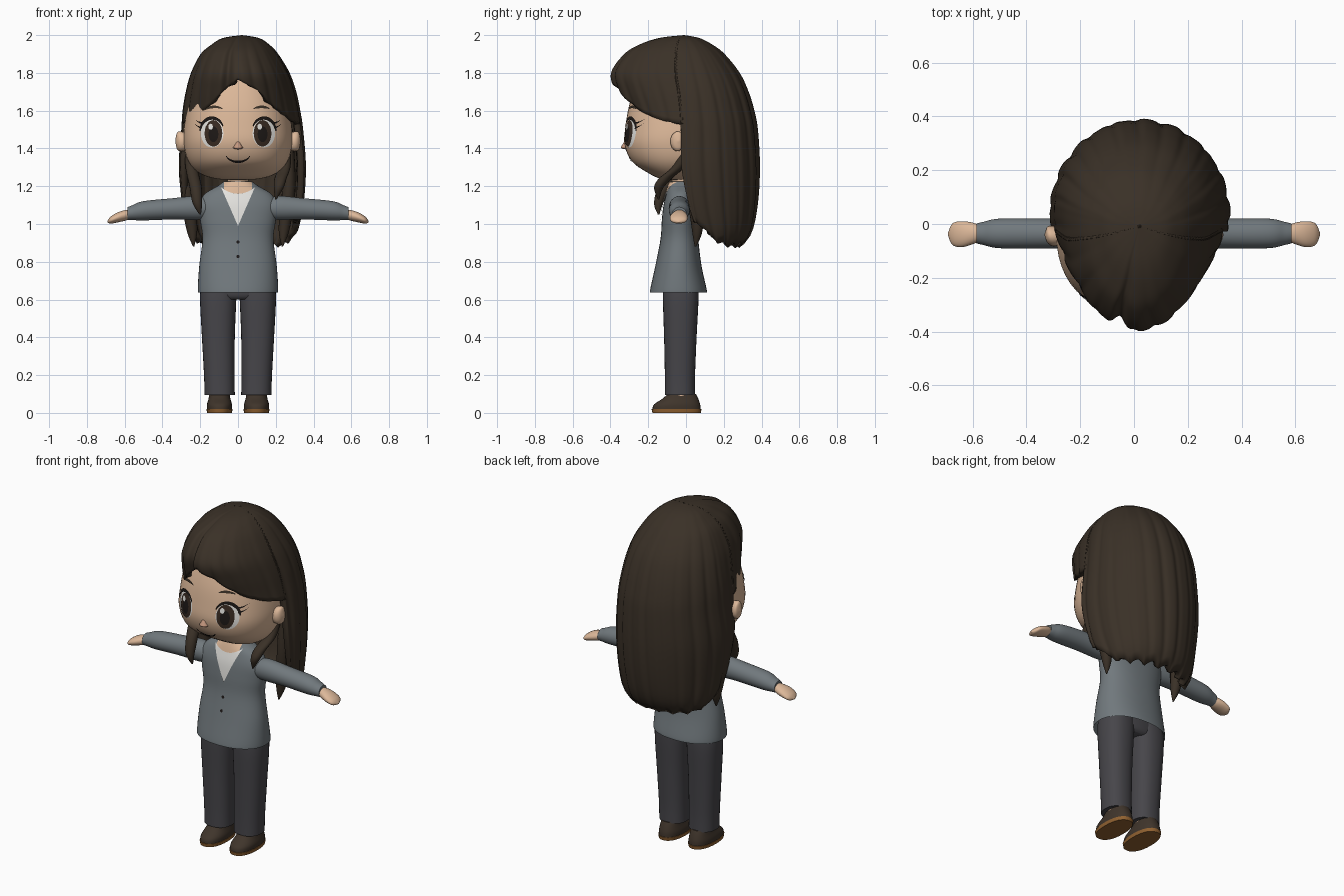
import bpy, bmesh, math
from math import sin, cos, pi, radians

if "Cube" in bpy.data.objects:
    bpy.data.objects.remove(bpy.data.objects["Cube"])


def material(name, r, g, b):
    m = bpy.data.materials.new(name)
    m.use_nodes = True
    m.diffuse_color = (r, g, b, 1)
    bsdf = m.node_tree.nodes["Principled BSDF"]
    bsdf.inputs["Base Color"].default_value = (r, g, b, 1)
    bsdf.inputs["Roughness"].default_value = 0.8
    return m


HAIR = material("dark brown hair", .042, .030, .020)
SKIN = material("skin", .72, .48, .32)
NOSE = material("rosy skin", .55, .31, .21)
JACKET = material("grey jacket", .165, .19, .205)
PANTS = material("charcoal", .062, .060, .068)
WHITE = material("white", .78, .77, .74)
IRIS = material("brown iris", .040, .024, .016)
BLACK = material("near black", .012, .009, .008)
SHOE = material("brown leather", .050, .035, .024)
SOLE = material("tan sole", .28, .12, .03)


def finish(name, bm, mat, angle=50):
    me = bpy.data.meshes.new(name)
    bm.to_mesh(me)
    bm.free()
    me.materials.append(mat)
    ob = bpy.data.objects.new(name, me)
    bpy.context.collection.objects.link(ob)
    bpy.ops.object.select_all(action='DESELECT')
    ob.select_set(True)
    bpy.context.view_layer.objects.active = ob
    bpy.ops.object.shade_smooth_by_angle(angle=radians(angle))
    return ob


def spline(rows, k=5):
    """Smooth a list of section rows (Catmull-Rom)."""
    out = []
    for i in range(len(rows) - 1):
        a, b, c, d = (rows[max(i - 1, 0)], rows[i], rows[i + 1], rows[min(i + 2, len(rows) - 1)])
        for j in range(k):
            t = j / k
            out.append([q + .5 * t * (r - p + t * (2 * p - 5 * q + 4 * r - s + t * (3 * (q - r) + s - p)))
                        for p, q, r, s in zip(a, b, c, d)])
    return out + [list(rows[-1])]


def power(v, p):
    return math.copysign(abs(v) ** (2 / p), v)


def loft(name, rows, mat, axis='Z', side=1, p=2, n=32, smooth=True):
    """Closed tube of oval sections (position, centre u, centre v, radius u, radius v)."""
    bm = bmesh.new()
    rings = []
    for pos, cu, cv, ru, rv in (spline(rows) if smooth else rows):
        ring = []
        for i in range(n):
            a = 2 * pi * i / n
            u = cu + max(ru, .001) * power(cos(a), p)
            v = cv + max(rv, .001) * power(sin(a), p)
            co = (u * side, v, pos) if axis == 'Z' else (pos * side, u, v)
            ring.append(bm.verts.new(co))
        rings.append(ring)
    for a, b in zip(rings, rings[1:]):
        for i in range(n):
            bm.faces.new((a[i], a[(i + 1) % n], b[(i + 1) % n], b[i]))
    bm.faces.new(rings[0])
    bm.faces.new(rings[-1])
    bmesh.ops.recalc_face_normals(bm, faces=bm.faces)
    return finish(name, bm, mat)


def front(rows, x, z, p):
    """Front surface y of a smoothed loft at (x, z)."""
    for a, b in zip(rows, rows[1:]):
        if a[0] <= z <= b[0]:
            t = (z - a[0]) / max(b[0] - a[0], 1e-6)
            _, cx, cy, rx, ry = [q + t * (r - q) for q, r in zip(a, b)]
            return cy - ry * max(0, 1 - (abs(x - cx) / rx) ** p) ** (1 / p)
    return rows[-1][2] - rows[-1][4]


def grid(name, fn, mat, nu, nv, face_front=False):
    bm = bmesh.new()
    vs = [[bm.verts.new(fn(i / nu, j / nv)) for j in range(nv + 1)] for i in range(nu + 1)]
    for i in range(nu):
        for j in range(nv):
            bm.faces.new((vs[i][j], vs[i + 1][j], vs[i + 1][j + 1], vs[i][j + 1]))
    bmesh.ops.remove_doubles(bm, verts=bm.verts, dist=1e-5)
    bm.normal_update()
    if face_front and sum(f.normal.y for f in bm.faces) > 0:
        bmesh.ops.reverse_faces(bm, faces=bm.faces)
    return finish(name, bm, mat)


def plate(name, surf, shape, mat, lift, nu=24, nv=4):
    """Thin painted detail laid on the front of a loft."""
    rows, p = surf

    def fn(u, v):
        x, z = shape(u, v)
        return x, front(rows, x, z, p) - lift, z
    return grid(name, fn, mat, nu, nv, True)


def disc(cx, cz, rx, rz):
    return lambda u, v: (cx + rx * v * cos(2 * pi * u), cz + rz * v * sin(2 * pi * u))


def arc(cx, cz, rx, rz, a0, a1, w):
    def fn(u, v):
        a = radians(a0 + (a1 - a0) * u)
        k = (v - .5) * w * (.3 + .7 * sin(pi * u))
        return cx + (rx + k) * cos(a), cz + (rz + k) * sin(a)
    return fn


# Head, neck and facial features
head = [(1.232, 0, -.06, .001, .001), (1.24, 0, -.065, .12, .07), (1.27, 0, -.05, .205, .15),
        (1.33, 0, -.03, .262, .255), (1.42, 0, -.03, .287, .295), (1.52, 0, -.02, .285, .30),
        (1.65, 0, -.01, .262, .285), (1.78, 0, 0, .21, .24), (1.88, 0, .02, .12, .14), (1.92, 0, .02, .001, .001)]
loft("head", head, SKIN, p=2.3, n=48)
face = (spline(head), 2.3)
loft("neck", [(1.08, 0, -.02, .06, .055), (1.3, 0, -.02, .055, .055)], SKIN)
loft("nose", [(1.395, 0, -.315, .004, .004), (1.402, 0, -.32, .026, .024), (1.42, 0, -.32, .017, .017),
              (1.452, 0, -.312, .003, .004)], NOSE, n=12)
plate("mouth", face, arc(0, 1.375, .066, .046, 200, 340, .012), BLACK, .004, nv=2)
for s, tag in ((1, "left"), (-1, "right")):
    loft(tag + "_ear", [(.26, -.045, 1.435, .03, .04), (.3, -.045, 1.437, .038, .052),
                        (.322, -.04, 1.44, .03, .045), (.332, -.04, 1.44, .004, .004)], SKIN, 'X', s, n=20)
    plate(tag + "_eye_white", face, disc(s * .137, 1.48, .06, .075), WHITE, .003)
    plate(tag + "_iris", face, disc(s * .13, 1.48, .047, .07), IRIS, .006)
    plate(tag + "_pupil", face, disc(s * .13, 1.475, .026, .042), BLACK, .008)
    plate(tag + "_eye_shine", face, disc(s * .13 - .015, 1.515, .012, .016), WHITE, .0095)
    plate(tag + "_eyelid", face, arc(s * .137, 1.485, .064, .076, 90 - s * 85, 90 + s * 65, .018), BLACK, .0085, nv=2)
    for i in range(2):
        lash = lambda u, v, i=i: (s * (.19 + .04 * u), 1.535 - .025 * i + .022 * u * u + (v - .5) * .012 * (1 - u))
        plate(tag + "_lash_%d" % i, face, lash, BLACK, .008, 6, 1)
    plate(tag + "_eyebrow", face, arc(s * .125, 1.585, .06, .035, 45, 150 if s < 0 else 135, .014), HAIR, .005, nv=2)

# Jacket, shirt and buttons
jacket = [(.72, 0, -.035, .17, .1), (.65, 0, -.04, .205, .142), (.65, 0, -.04, .213, .15),
          (.78, 0, -.04, .205, .122), (.92, 0, -.035, .188, .1), (1.02, 0, -.035, .2, .093),
          (1.1, 0, -.035, .207, .084), (1.16, 0, -.03, .175, .074), (1.2, 0, -.022, .11, .07),
          (1.225, 0, -.02, .075, .062)]
loft("jacket", jacket, JACKET, p=2.2, n=48)
chest = (spline(jacket)[10:], 2.2)


def neckline(x):
    return 1.16 + .035 * (x / .09) ** 2


def shirt_shape(u, v):
    x = .18 * (u - .5)
    low = .99 + .205 * abs(x) / .09
    return x, low + (neckline(x) - low) * v


def skin_shape(u, v):
    x = .15 * (u - .5)
    return x, neckline(x) + (1.222 - neckline(x)) * v


plate("shirt_front", chest, shirt_shape, WHITE, .006, 24, 8)
plate("open_neckline", chest, skin_shape, SKIN, .006, 16, 4)
for i, z in enumerate((.905, .828)):
    plate("button_%d" % i, chest, disc(0, z, .009, .009), BLACK, .005, 12, 1)

# Limbs
loft("hips", [(.6, 0, -.03, .15, .07), (.63, 0, -.03, .19, .088), (.74, 0, -.03, .18, .09)], PANTS)
for s, tag in ((1, "left"), (-1, "right")):
    loft(tag + "_sleeve", [(.14, -.035, 1.08, .05, .05), (.22, -.035, 1.085, .056, .063),
                           (.35, -.035, 1.08, .056, .056), (.5, -.035, 1.07, .055, .051),
                           (.56, -.035, 1.06, .043, .039), (.585, -.035, 1.055, .037, .034)], JACKET, 'X', s)
    loft(tag + "_hand", [(.57, -.035, 1.052, .028, .024), (.6, -.035, 1.045, .04, .028),
                         (.64, -.038, 1.034, .048, .026), (.675, -.038, 1.02, .04, .018),
                         (.692, -.038, 1.012, .004, .003)], SKIN, 'X', s)
    loft(tag + "_trouser_leg", [(.095, .097, -.032, .08, .08), (.2, .099, -.032, .081, .08),
                                (.4, .104, -.03, .087, .086), (.6, .105, -.028, .096, .094),
                                (.7, .1, -.028, .095, .09)], PANTS, side=s, p=2.3)
    loft(tag + "_ankle", [(.08, .098, -.025, .055, .068), (.14, .098, -.025, .055, .06)], SKIN, side=s)
    loft(tag + "_shoe", [(.018, .098, -.05, .066, .128), (.045, .098, -.047, .066, .122),
                         (.075, .098, -.03, .058, .095), (.1, .098, -.022, .053, .075)], SHOE, side=s, p=2.3)
    loft(tag + "_sole", [(0, .098, -.05, .066, .128), (.02, .098, -.05, .069, .132)], SOLE, side=s, p=2.3)

# Hair sections from crown to tips: z, left x, right x, front y, back y, middle y
hair = spline([(2.0, .02, .021, -.011, -.009, -.01), (1.985, -.08, .11, -.14, .07, -.01),
               (1.95, -.14, .165, -.245, .14, 0), (1.9, -.198, .212, -.325, .205, .01),
               (1.8, -.25, .272, -.395, .285, .025), (1.7, -.278, .307, -.375, .332, .04),
               (1.6, -.295, .328, -.335, .362, .045), (1.5, -.302, .343, -.305, .38, .045),
               (1.3, -.315, .358, -.25, .39, .035), (1.1, -.295, .345, -.1, .378, .045),
               (.95, -.262, .312, -.02, .345, .08), (.865, -.215, .262, .03, .28, .1)], 8)
PART = radians(-105)


def hair_point(a, z):
    i = next((k for k in range(len(hair) - 2) if hair[k + 1][0] <= z), len(hair) - 2)
    t = (hair[i][0] - z) / (hair[i][0] - hair[i + 1][0])
    z, x0, x1, y0, y1, ym = [p + t * (q - p) for p, q in zip(hair[i], hair[i + 1])]
    # parting notch and strand grooves
    notch = 1 - (.10 * math.exp(-((a - PART) / .09) ** 2) if a < 0 else 0)
    wave = 1 - min(1, (2 - z) * 3) * .018 * abs(sin(11 * a + 2 * z)) ** 6 - .006 * sin(17 * a + 3 * z)
    k = notch * wave
    return ((x0 + x1) / 2 + (x1 - x0) / 2 * cos(a) * k,
            ym + (y1 - ym if sin(a) > 0 else ym - y0) * sin(a) * k, z)


def hair_sheet(name, a0, a1, hem, nu, nv, thick):
    def fn(u, v):
        a = radians(a0 + (a1 - a0) * u)
        return hair_point(a, 2 - (2 - hem(a)) * v ** 1.7)
    ob = grid(name, fn, HAIR, nu, nv)
    bm = bmesh.new()
    bm.from_mesh(ob.data)
    if sum(f.normal.dot(f.calc_center_median() - f.calc_center_median().project((0, 0, 1))) for f in bm.faces) < 0:
        bmesh.ops.reverse_faces(bm, faces=bm.faces)
    bm.to_mesh(ob.data)
    bm.free()
    mod = ob.modifiers.new("thickness", 'SOLIDIFY')
    mod.thickness, mod.offset = thick, -1


def fringe_hem(a):
    pts = [(-1, 1.53), (-.85, 1.55), (-.55, 1.625), (-.28, 1.72), (-.05, 1.765), (.3, 1.71),
           (.6, 1.61), (.85, 1.555), (1.01, 1.525)]
    c = cos(a)
    for (p, q), (r, s) in zip(pts, pts[1:]):
        if c <= r:
            return q + (s - q) * (c - p) / (r - p)


def back_hem(a):
    return .872 + .12 * (1 - max(0, sin(a))) ** 4 + .022 * abs(sin(9 * a))


hair_sheet("fringe", -170, -10, fringe_hem, 100, 30, .03)
hair_sheet("long_back_hair", -12, 192, back_hem, 150, 44, .035)

# Loose locks beside the face and under the back hair
for name, s, drop in (("right_face_lock", -1, 0), ("left_face_lock", 1, .08)):
    loft(name, [(1.05 + drop, .2, -.145, .004, .004), (1.11 + drop, .215, -.145, .025, .024),
                (1.2 + drop / 2, .225, -.11, .032, .035), (1.32, .25, -.03, .03, .03),
                (1.5, .26, .03, .02, .02)], HAIR, side=s, n=16)
for s, tag in ((1, "left"), (-1, "right")):
    loft(tag + "_side_lock", [(.88, .235, .05, .003, .004), (.98, .245, .06, .03, .03),
                              (1.2, .27, .05, .035, .045), (1.5, .27, .06, .02, .04)], HAIR, side=s, n=16)
